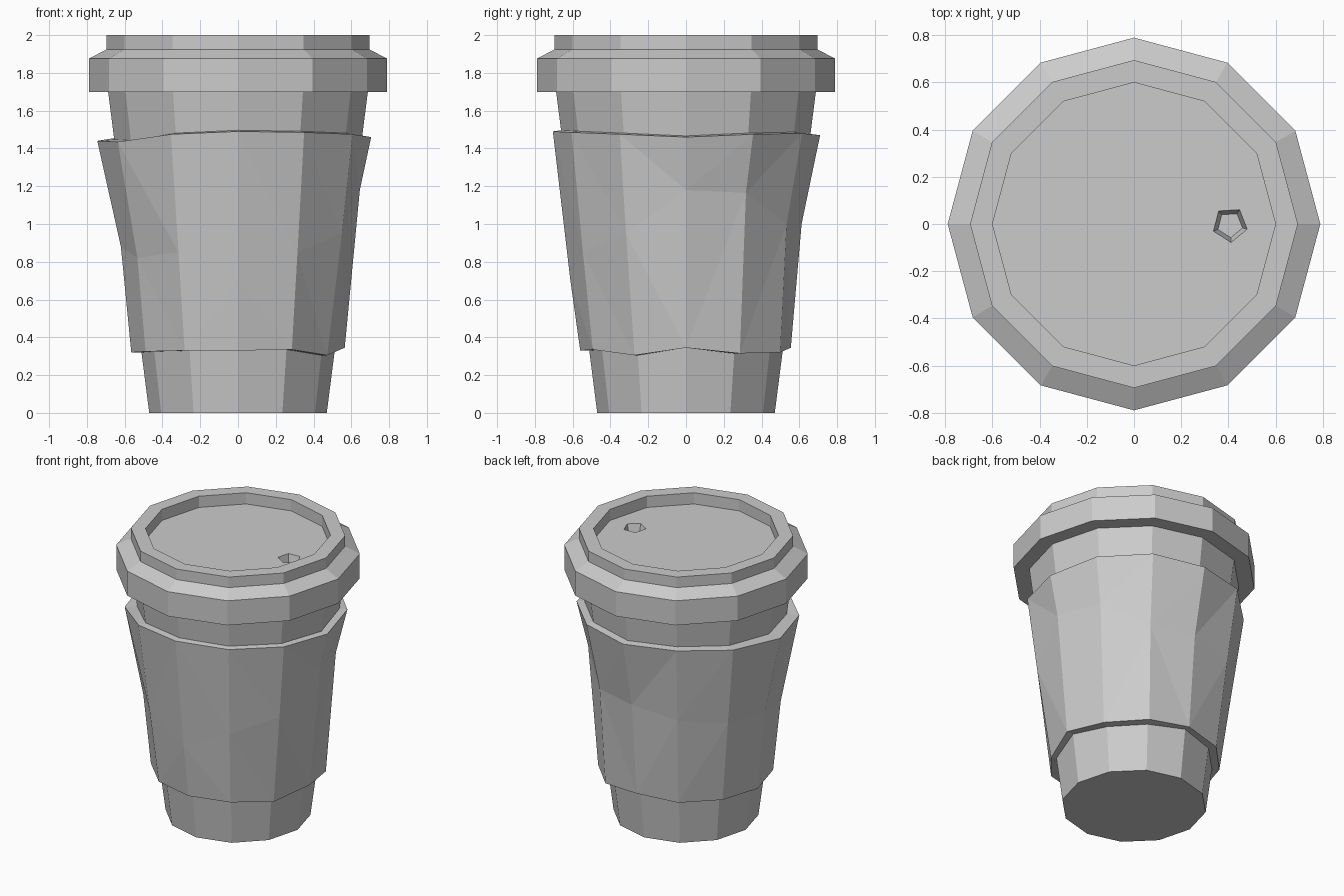
import bpy, bmesh
from math import cos, sin, pi

if "Cube" in bpy.data.objects:
    bpy.data.objects.remove(bpy.data.objects["Cube"])

SIDES = 12


def ring(bm, radii, heights):
    """One 12-sided loop; radii and heights are lists or single numbers."""
    rs = radii if isinstance(radii, list) else [radii] * SIDES
    zs = heights if isinstance(heights, list) else [heights] * SIDES
    return [bm.verts.new((r * cos(i * pi / 6), r * sin(i * pi / 6), z))
            for i, (r, z) in enumerate(zip(rs, zs))]


def lofted(name, loops, closed=False, triangles=False):
    """Skin a stack of loops, capping the ends or joining last to first."""
    bm = bmesh.new()
    rings = [ring(bm, r, z) for r, z in loops]
    pairs = list(zip(rings, rings[1:]))
    if closed:
        pairs.append((rings[-1], rings[0]))
    else:
        bm.faces.new(rings[0])
        bm.faces.new(rings[-1])
    for a, b in pairs:
        for i in range(SIDES):
            j = (i + 1) % SIDES
            bm.faces.new((a[i], a[j], b[j], b[i]))
    if triangles:
        bmesh.ops.triangulate(bm, faces=bm.faces[:])
    bmesh.ops.recalc_face_normals(bm, faces=bm.faces[:])
    mesh = bpy.data.meshes.new(name)
    bm.to_mesh(mesh)
    bm.free()
    obj = bpy.data.objects.new(name, mesh)
    bpy.context.collection.objects.link(obj)
    return obj


def cup_radius(z):
    return 0.47 + 0.128 * z


# Tapered paper cup
lofted("cup", [(0.47, 0), (cup_radius(1.71), 1.71)])

# Lid with stepped rim and recessed top
lid = lofted("lid", [(0.66, 1.70), (0.79, 1.70), (0.79, 1.875), (0.695, 1.925),
                     (0.695, 2.0), (0.60, 2.0), (0.60, 1.92)])

# Sip hole cut into the lid
bpy.ops.mesh.primitive_cone_add(vertices=5, radius1=0.055, radius2=0.09, depth=0.12,
                                location=(0.407, -0.003, 1.91), rotation=(0, 0, pi + 0.06))
cutter = bpy.context.object
cutter.name = "sip_hole_cutter"
cutter.hide_render = True
cutter.hide_viewport = True
cut = lid.modifiers.new("sip_hole", 'BOOLEAN')
cut.operation = 'DIFFERENCE'
cut.solver = 'EXACT'
cut.object = cutter

# Crumpled sleeve: uneven hem, dented middle and top edge, counted from +x
low_r = [0.565, 0.57, 0.575, 0.555, 0.565, 0.56, 0.565, 0.565, 0.565, 0.56, 0.57, 0.545]
low_z = [0.345, 0.315, 0.32, 0.345, 0.33, 0.325, 0.32, 0.325, 0.33, 0.33, 0.335, 0.305]
mid_r = [0.645, 0.635, 0.615, 0.612, 0.64, 0.64, 0.62, 0.615, 0.63, 0.612, 0.63, 0.635]
mid_z = [1.18, 1.165, 1.0, 1.0, 0.95, 0.9, 0.88, 0.82, 0.85, 0.70, 0.85, 0.95]
top_r = [0.705, 0.71, 0.71, 0.71, 0.71, 0.72, 0.745, 0.735, 0.71, 0.705, 0.70, 0.70]
top_z = [1.46, 1.475, 1.48, 1.47, 1.48, 1.46, 1.44, 1.435, 1.475, 1.49, 1.485, 1.475]
lofted("sleeve", [([cup_radius(z) - 0.01 for z in low_z], low_z), (low_r, low_z),
                  (mid_r, mid_z), (top_r, top_z),
                  ([cup_radius(z) - 0.01 for z in top_z], [z + 0.008 for z in top_z])],
       closed=True, triangles=True)
